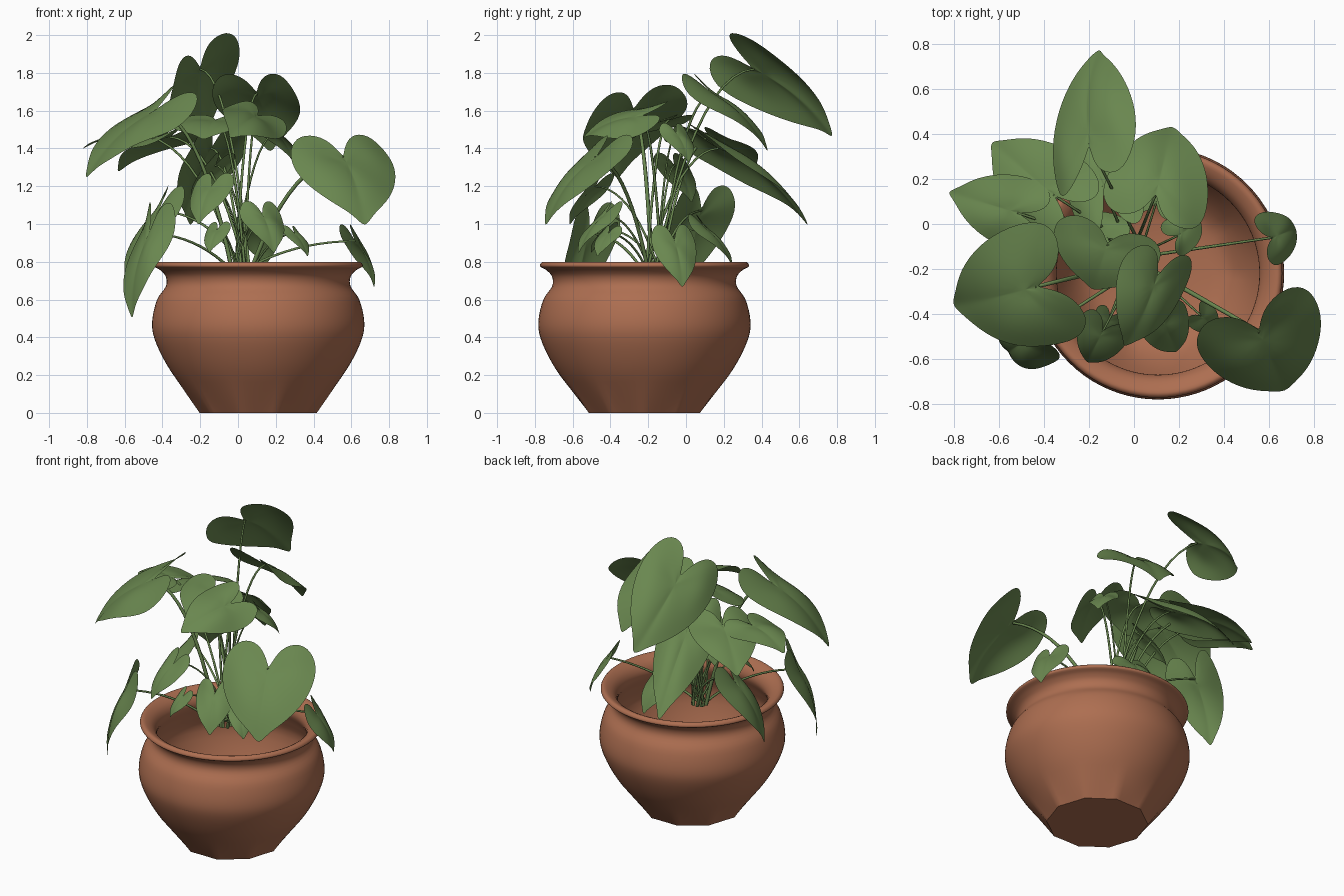
import bpy, bmesh, math
from mathutils import Vector as V

if "Cube" in bpy.data.objects:
    bpy.data.objects.remove(bpy.data.objects["Cube"])


def material(name, rgb):
    m = bpy.data.materials.new(name)
    m.diffuse_color = (*rgb, 1)
    m.use_nodes = True
    m.node_tree.nodes["Principled BSDF"].inputs["Base Color"].default_value = m.diffuse_color
    return m


TERRACOTTA = material("terracotta", (0.42, 0.157, 0.082))
GREEN = material("leaf green", (0.143, 0.243, 0.079))


def finish(name, bm, mat):
    me = bpy.data.meshes.new(name)
    bm.to_mesh(me)
    bm.free()
    me.materials.append(mat)
    ob = bpy.data.objects.new(name, me)
    bpy.context.collection.objects.link(ob)
    for p in me.polygons:
        p.use_smooth = True
    return ob


def spline(pts, steps):
    """Smooth curve through the given points."""
    p = [V(q) for q in (pts[0], *pts, pts[-1])]
    out = []
    for a, b, c, d in zip(p, p[1:], p[2:], p[3:]):
        for k in range(steps):
            t = k / steps
            out.append(0.5 * (2 * b + (c - a) * t + (2 * a - 5 * b + 4 * c - d) * t * t
                              + (3 * b - a - 3 * c + d) * t ** 3))
    return out + [p[-1]]


# --- pot: lathed hollow profile whose foot blends into a ten-sided polygon ---
CX, CY, SEG, SIDES = 0.107, -0.22, 80, 10
PROFILE = [(0.31, 0), (0.40, 0.13), (0.49, 0.265), (0.55, 0.395), (0.561, 0.49),
           (0.535, 0.60), (0.489, 0.67), (0.489, 0.72), (0.518, 0.755), (0.554, 0.777),
           (0.532, 0.80), (0.475, 0.765), (0.452, 0.70), (0.49, 0.61), (0.52, 0.49),
           (0.45, 0.27), (0.33, 0.08), (0.15, 0.04)]


def build_pot():
    bm = bmesh.new()
    rings = []
    for r, z in spline(PROFILE, 4):
        ring = []
        for i in range(SEG):
            t = 2 * math.pi * i / SEG
            phi = (t % (2 * math.pi / SIDES)) - math.pi / SIDES
            flat = math.cos(math.pi / SIDES) / math.cos(phi)
            w = 1.1 * max(0, 1 - z / 0.2) ** 1.3 if r > 0.3 else 0
            k = r * (1 - w * (1 - flat))
            ring.append(bm.verts.new((CX + k * math.cos(t), CY + k * math.sin(t), z)))
        rings.append(ring)
    for a, b in zip(rings, rings[1:]):
        for i in range(SEG):
            j = (i + 1) % SEG
            bm.faces.new((a[i], a[j], b[j], b[i]))
    bm.faces.new(rings[0][::-1])      # underside
    bm.faces.new(rings[-1])           # inner floor
    bmesh.ops.recalc_face_normals(bm, faces=bm.faces[:])
    ob = finish("pot", bm, TERRACOTTA)
    bpy.context.view_layer.objects.active = ob
    ob.select_set(True)
    bpy.ops.object.shade_smooth_by_angle(angle=math.radians(50))
    ob.select_set(False)


# --- heart leaf: u runs from stalk joint (0) to tip (1), v across ---
HALF = [(0.90, 0.18), (0.72, 0.55), (0.42, 0.89), (0.1, 1.04), (-0.2, 1.0),
        (-0.42, 0.70), (-0.36, 0.28), (-0.13, 0.06)]
OUTLINE = [(1.06, 0)] + HALF + [(0, 0)] + [(u, -v) for u, v in reversed(HALF)]


def build_leaf(name, joint, tip, width, roll=0, arch=0.09):
    n0, a = V(joint), V(tip) - V(joint)
    size = a.length
    level = V((a.y, -a.x, 0)).normalized()
    up = level.cross(a).normalized()
    r = math.radians(roll)
    s = (level * math.cos(r) + up * math.sin(r)) * width
    n = s.cross(a).normalized()
    hub = 0.1

    def place(u, v):
        lift = arch * 4 * u * (1 - u) if u > 0 else arch * 1.0 * u
        lift += 0.10 * abs(v) - 0.20 * v * v           # raised halves, drooping rim
        lift += 0.04 * math.sin(5 * u + 4 * v + 9 * joint[0]) * abs(v)
        return n0 + a * u + s * v + n * lift * size

    bm = bmesh.new()
    centre = bm.verts.new(place(hub, 0))
    prev = None
    for f in (0.33, 0.67, 1):
        ring = [bm.verts.new(place(hub + (u - hub) * f, v * f)) for u, v in OUTLINE]
        for i in range(len(ring)):
            j = (i + 1) % len(ring)
            if prev:
                bm.faces.new((prev[j], ring[j], ring[i], prev[i]))
            else:
                bm.faces.new((centre, ring[j], ring[i]))
        prev = ring
    bm.normal_update()
    if sum(f.normal.dot(n) for f in bm.faces) < 0:
        bmesh.ops.reverse_faces(bm, faces=bm.faces[:])
    ob = finish(name, bm, GREEN)
    sub = ob.modifiers.new("smooth", 'SUBSURF')
    sub.levels = sub.render_levels = 2


# --- stalk: arc from the crown of the plant to a leaf joint ---
CROWN = V((0.02, -0.17, 0.72))


def add_stalk(curve, joint, turn, thick):
    end = V(joint)
    base = CROWN + V((math.cos(turn), math.sin(turn), 0)) * 0.045
    rise = end - base
    ctrl = base + V((rise.x * 0.42, rise.y * 0.42, rise.z * 0.98))
    sp = curve.splines.new('POLY')
    sp.points.add(11)
    for k, p in enumerate(sp.points):
        t = k / 11
        p.co = (*(base * (1 - t) ** 2 + ctrl * 2 * t * (1 - t) + end * t * t), 1)
        p.radius = thick * (1.15 - 0.35 * t)


# large leaves: stalk joint, tip, half width, roll in degrees
LARGE = {
    "top_back_leaf": ((-0.20, 0.36, 1.82), (-0.16, 0.77, 1.47), 0.235, 43),
    "back_right_leaf": ((0.10, 0.14, 1.69), (0.17, 0.43, 1.39), 0.23),
    "back_low_leaf": ((-0.14, 0.17, 1.40), (-0.25, 0.64, 1.0), 0.17, 13),
    "back_left_leaf": ((-0.36, 0.13, 1.46), (-0.63, 0.36, 1.28), 0.2),
    "big_left_leaf": ((-0.44, -0.28, 1.60), (-0.80, -0.36, 1.25), 0.28, 10),
    "big_right_leaf": ((0.56, -0.48, 1.35), (0.67, -0.74, 1.0), 0.28),
    "far_left_leaf": ((-0.52, 0.05, 1.47), (-0.82, 0.14, 1.40), 0.16),
    "hanging_left_leaf": ((-0.47, -0.51, 0.95), (-0.56, -0.57, 0.51), 0.15),
    "drooping_left_leaf": ((-0.42, 0.08, 1.07), (-0.59, 0.02, 0.70), 0.17),
    "right_low_leaf": ((0.62, -0.06, 0.91), (0.72, -0.02, 0.67), 0.12),
    "centre_leaf": ((-0.12, -0.09, 1.55), (-0.18, -0.29, 1.45), 0.24),
    "centre_front_leaf": ((0.10, -0.24, 1.57), (-0.04, -0.54, 1.46), 0.17, 30),
}
# small leaves point away from the crown and droop: stalk joint, length
SMALL = {
    "front_left_leaf": ((-0.14, -0.48, 1.20), 0.25),
    "front_middle_leaf": ((0.13, -0.43, 1.05), 0.25),
    "front_right_leaf": ((0.30, -0.41, 0.95), 0.15),
    "small_front_leaf": ((-0.11, -0.42, 0.97), 0.15),
    "small_back_leaf": ((0.10, 0.10, 0.98), 0.25),
    "inner_leaf": ((-0.12, -0.06, 1.31), 0.24),
    "inner_right_leaf": ((0.20, -0.05, 1.48), 0.19),
}

build_pot()
cu = bpy.data.curves.new("stalks", 'CURVE')
cu.dimensions = '3D'
cu.bevel_depth = 0.0065
cu.bevel_resolution = 1
cu.use_fill_caps = True
for i, (name, (joint, tip, width, *roll)) in enumerate(LARGE.items()):
    build_leaf(name, joint, tip, width, *roll)
    add_stalk(cu, joint, i * 2.4, 1.6 if width > 0.25 else 1.1)
for i, (name, (joint, size)) in enumerate(SMALL.items()):
    out = V((joint[0] - CROWN.x, joint[1] - CROWN.y, 0)).normalized()
    tip = V(joint) + (out * 0.6 - V((0, 0, 0.8))) * size
    build_leaf(name, joint, tip, size * 0.46)
    add_stalk(cu, joint, i * 2.4 + 1, 0.9)

stalks = bpy.data.objects.new("stalks", cu)
bpy.context.collection.objects.link(stalks)
cu.materials.append(GREEN)
bpy.ops.object.select_all(action='DESELECT')
bpy.context.view_layer.objects.active = stalks
stalks.select_set(True)
bpy.ops.object.convert(target='MESH')
